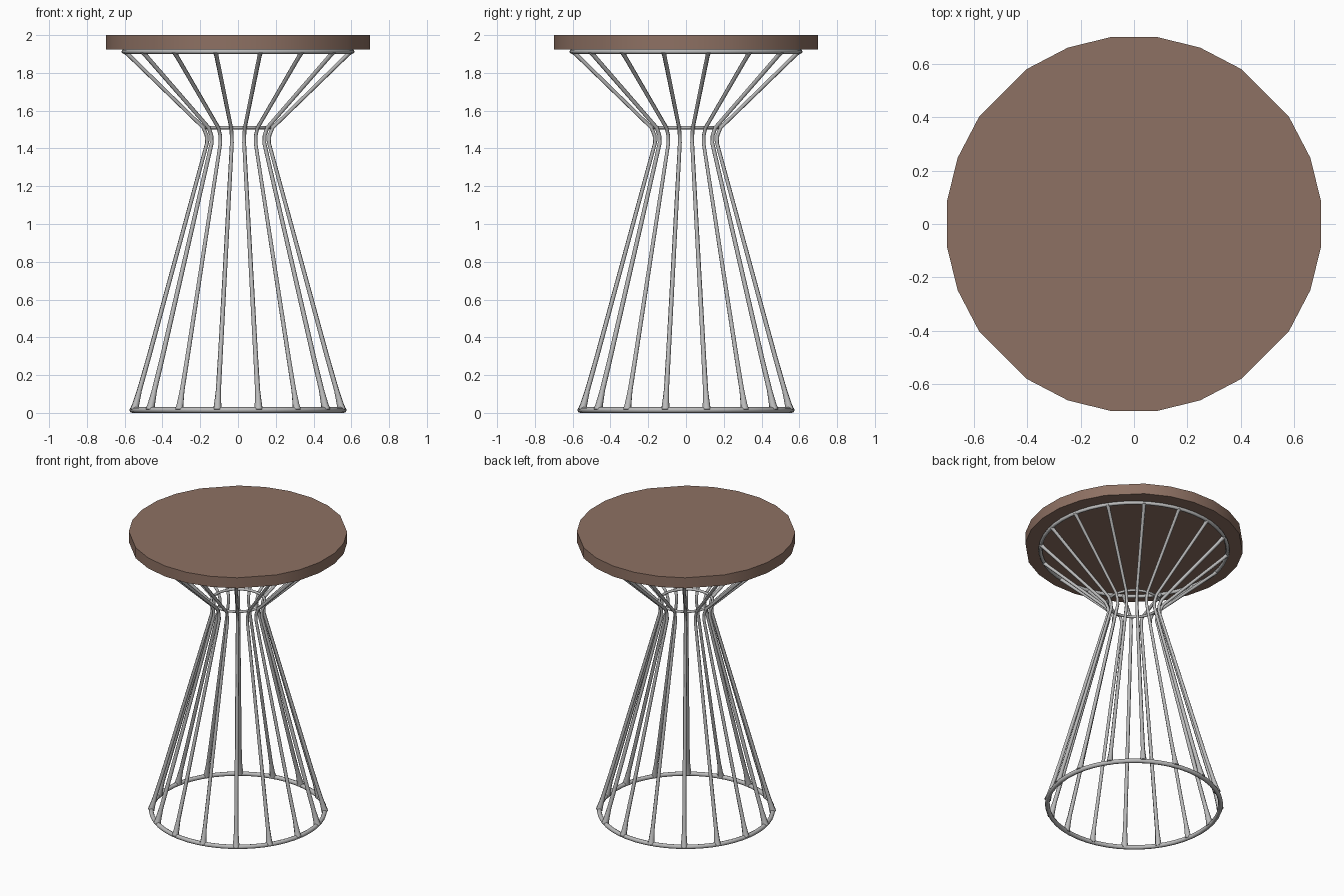
import bpy, bmesh, math
from math import sin, cos, pi, radians

cube = bpy.data.objects.get("Cube")
if cube:
    bpy.data.objects.remove(cube, do_unlink=True)


def material(name, rgb):
    mat = bpy.data.materials.new(name)
    mat.use_nodes = True
    mat.diffuse_color = (*rgb, 1)
    mat.node_tree.nodes["Principled BSDF"].inputs["Base Color"].default_value = (*rgb, 1)
    return mat


wood = material("brown wood", (0.27, 0.165, 0.125))
metal = material("grey metal", (0.50, 0.50, 0.50))


def ring(name, radius, tube, z):
    bpy.ops.mesh.primitive_torus_add(major_segments=48, minor_segments=8, major_radius=radius,
                                     minor_radius=tube, location=(0, 0, z))
    obj = bpy.context.object
    obj.name = name
    obj.data.materials.append(metal)
    bpy.ops.object.shade_smooth()


# Table top: slightly uneven round slab
quarter = [7, 20.5, 34.6, 55.4, 69.5, 83]
angles = [radians(q * 90 + a) for q in range(4) for a in quarter]
bm = bmesh.new()
outline = [bm.verts.new((0.705 * cos(a), 0.705 * sin(a), 1.925)) for a in angles]
base = bm.faces.new(outline)
slab = bmesh.ops.extrude_face_region(bm, geom=[base])
bmesh.ops.translate(bm, vec=(0, 0, 0.075),
                    verts=[v for v in slab["geom"] if isinstance(v, bmesh.types.BMVert)])
if not any(f.normal.z < -0.9 for f in bm.faces):
    base.normal_flip()
bmesh.ops.recalc_face_normals(bm, faces=bm.faces)
mesh = bpy.data.meshes.new("table_top")
bm.to_mesh(mesh)
bm.free()
top = bpy.data.objects.new("table_top", mesh)
bpy.context.collection.objects.link(top)
mesh.materials.append(wood)
bpy.ops.object.select_all(action="DESELECT")
top.select_set(True)
bpy.context.view_layer.objects.active = top
bpy.ops.object.shade_smooth_by_angle(angle=radians(40))

# Horizontal rings of the frame
ring("base_ring", 0.56, 0.015, 0.015)
ring("waist_ring", 0.172, 0.009, 1.51)
ring("upper_ring", 0.605, 0.012, 1.913)

# Bent wires: (distance from axis, height, thickness factor)
path = [(0.56, 0.015, 2.1), (0.552, 0.045, 1.7), (0.532, 0.12, 1.2), (0.48, 0.3, 1.1),
        (0.167, 1.43, 0.9), (0.170, 1.47, 0.9), (0.187, 1.51, 0.9),
        (0.58, 1.885, 1.0), (0.607, 1.913, 1.3)]
COUNT = 16
curve = bpy.data.curves.new("frame_wires", "CURVE")
curve.dimensions = "3D"
curve.bevel_depth = 0.0115
curve.bevel_resolution = 1
curve.use_fill_caps = True
for i in range(COUNT):
    a = 2 * pi * (i + 0.5) / COUNT
    spline = curve.splines.new("POLY")
    spline.points.add(len(path) - 1)
    for point, (r, z, thick) in zip(spline.points, path):
        point.co = (r * cos(a), r * sin(a), z, 1)
        point.radius = thick
    spline.use_smooth = True
curve.materials.append(metal)
wires = bpy.data.objects.new("frame_wires", curve)
bpy.context.collection.objects.link(wires)
bpy.ops.object.select_all(action="DESELECT")
wires.select_set(True)
bpy.context.view_layer.objects.active = wires
bpy.ops.object.convert(target="MESH")
# Trim the flared ends flush with the floor and the slab
for v in bpy.context.object.data.vertices:
    v.co.z = min(max(v.co.z, 0.0), 1.93)
